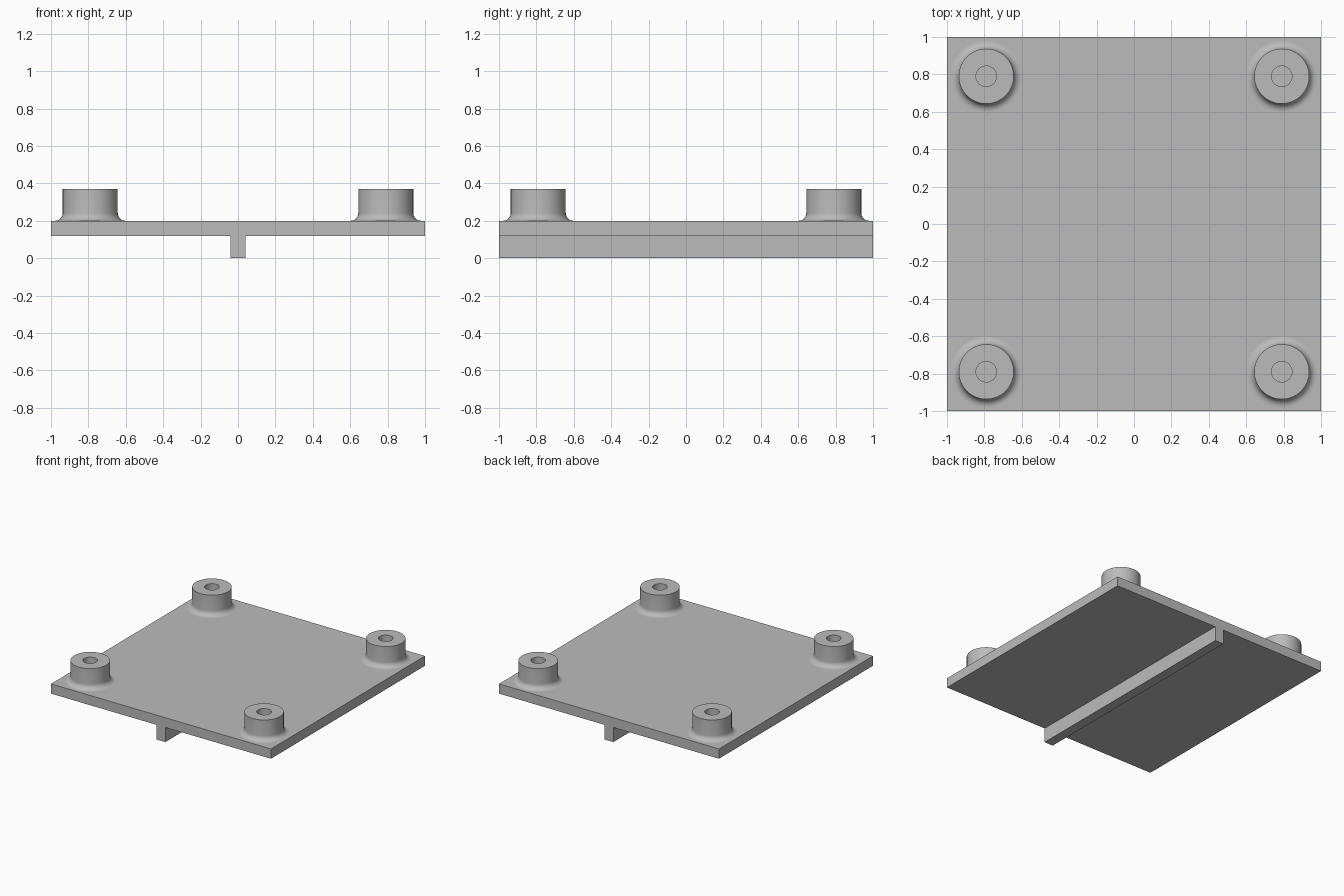
import bpy
import bmesh
import math
from mathutils import Matrix, Vector

if "Cube" in bpy.data.objects:
    bpy.data.objects.remove(bpy.data.objects["Cube"], do_unlink=True)

GREY = (0.5, 0.5, 0.5, 1.0)
PLATE_BOTTOM, PLATE_TOP, BOSS_TOP = 0.12, 0.2, 0.37
BOSS_R, HOLE_R, FILLET, BOSS_POS = 0.147, 0.055, 0.042, 0.79

grey = bpy.data.materials.new("plain grey")
grey.use_nodes = True
grey.diffuse_color = GREY
grey.node_tree.nodes["Principled BSDF"].inputs["Base Color"].default_value = GREY


def make_object(name, bm):
    bmesh.ops.recalc_face_normals(bm, faces=bm.faces)
    mesh = bpy.data.meshes.new(name)
    bm.to_mesh(mesh)
    bm.free()
    mesh.materials.append(grey)
    obj = bpy.data.objects.new(name, mesh)
    bpy.context.collection.objects.link(obj)
    return obj


# Plate with centre rib: a T profile extruded from front to back
half = [(0.04, 0), (0.04, PLATE_BOTTOM), (1, PLATE_BOTTOM), (1, PLATE_TOP)]
outline = half + [(-x, z) for x, z in reversed(half)]
bm = bmesh.new()
face = bm.faces.new([bm.verts.new((x, -1, z)) for x, z in outline])
ext = bmesh.ops.extrude_face_region(bm, geom=[face])
moved = [v for v in ext["geom"] if isinstance(v, bmesh.types.BMVert)]
bmesh.ops.translate(bm, verts=moved, vec=(0, 2, 0))
make_object("ribbed_plate", bm)

# Boss profile: filleted foot, straight wall, flat rim, blind hole
profile = []
for i in range(9):
    a = math.radians(90 * i / 8)
    profile.append((BOSS_R + FILLET * (1 - math.sin(a)),
                    PLATE_TOP + FILLET * (1 - math.cos(a))))
profile += [(BOSS_R, BOSS_TOP), (HOLE_R, BOSS_TOP), (HOLE_R, PLATE_TOP)]


def make_boss(name, x, y):
    bm = bmesh.new()
    verts = [bm.verts.new((r, 0, z)) for r, z in profile]
    edges = [bm.edges.new(pair) for pair in zip(verts, verts[1:])]
    bmesh.ops.spin(bm, geom=verts + edges, cent=(0, 0, 0), axis=(0, 0, 1),
                   angle=math.tau, steps=64, use_merge=True)
    bmesh.ops.remove_doubles(bm, verts=bm.verts, dist=0.0001)
    # Underside ring closes the boss so its normals face outwards
    rims = [e for e in bm.edges if e.is_boundary]
    bmesh.ops.bridge_loops(bm, edges=rims)
    bmesh.ops.transform(bm, matrix=Matrix.Translation(Vector((x, y, 0))),
                        verts=bm.verts)
    obj = make_object(name, bm)
    bpy.ops.object.select_all(action="DESELECT")
    obj.select_set(True)
    bpy.context.view_layer.objects.active = obj
    bpy.ops.object.shade_smooth_by_angle(angle=math.radians(30))


# One boss in each corner
for side, sx in (("left", 1), ("right", -1)):
    for end, sy in (("front", -1), ("back", 1)):
        make_boss(f"{end}_{side}_boss", sx * BOSS_POS, sy * BOSS_POS)
